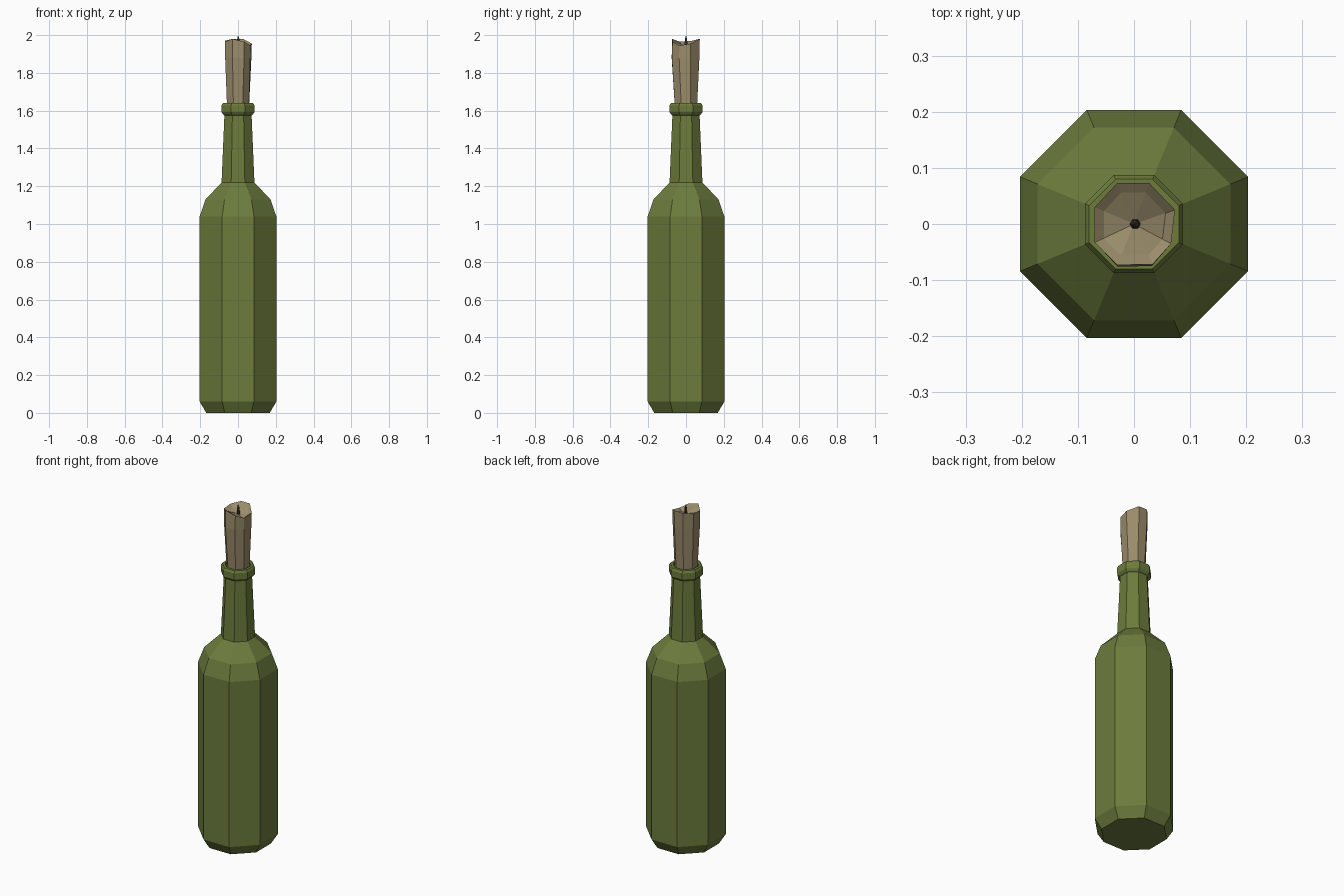
import bpy, bmesh, math

if "Cube" in bpy.data.objects:
    bpy.data.objects.remove(bpy.data.objects["Cube"])

SIDES = 8


def material(name, rgb):
    m = bpy.data.materials.new(name)
    m.diffuse_color = (*rgb, 1)
    m.use_nodes = True
    m.node_tree.nodes["Principled BSDF"].inputs["Base Color"].default_value = m.diffuse_color
    return m


def ring(apothem, z):
    """Octagon with flats facing the axes."""
    r = apothem / math.cos(math.pi / SIDES)
    angles = [(i + 0.5) * 2 * math.pi / SIDES for i in range(SIDES)]
    return [(r * math.cos(a), r * math.sin(a), z) for a in angles]


def loft(name, rings, mat, tip=None):
    """Skin a stack of rings, cap the start, close the end with a cap or a fan to tip."""
    bm = bmesh.new()
    loops = [[bm.verts.new(p) for p in r] for r in rings]
    for a, b in zip(loops, loops[1:]):
        for i in range(len(a)):
            j = (i + 1) % len(a)
            bm.faces.new((a[i], a[j], b[j], b[i]))
    bm.faces.new(loops[0][::-1])
    end = loops[-1]
    if tip:
        t = bm.verts.new(tip)
        for i in range(len(end)):
            bm.faces.new((end[i], end[(i + 1) % len(end)], t))
    else:
        bm.faces.new(end)
    bmesh.ops.recalc_face_normals(bm, faces=bm.faces)
    me = bpy.data.meshes.new(name)
    bm.to_mesh(me)
    bm.free()
    me.materials.append(mat)
    ob = bpy.data.objects.new(name, me)
    bpy.context.collection.objects.link(ob)
    return ob


green = material("bottle green", (0.150, 0.200, 0.046))
wax = material("tan wax", (0.325, 0.262, 0.147))
dark = material("dark wick", (0.055, 0.047, 0.033))

# Bottle: base chamfer, body, shoulder, neck, lip and recessed mouth
profile = [(0.168, 0), (0.203, 0.06), (0.203, 1.04), (0.172, 1.13),
           (0.087, 1.22), (0.072, 1.575), (0.079, 1.58), (0.087, 1.592),
           (0.087, 1.628), (0.080, 1.64), (0.066, 1.64), (0.062, 1.60)]
loft("bottle", [ring(a, z) for a, z in profile], green)

# Candle: flares towards an uneven, hollowed top
top = [(0.073, 0.025, 1.955), (0.027, 0.073, 1.98), (-0.03, 0.073, 1.98),
       (-0.07, 0.03, 1.97), (-0.07, -0.033, 1.965), (-0.03, -0.073, 1.98),
       (0.033, -0.072, 1.965), (0.066, -0.035, 1.945)]
bulge = [(x * 0.97, y * (1.04 if y < 0 else 0.97), 1.88) for x, y, z in top]
inner = [(x * 0.77, y * 0.77, z - 0.012) for x, y, z in top]
loft("candle", [ring(0.057, 1.59), bulge, top, inner], wax, tip=(0, 0, 1.94))

# Wick: small pointed spike
wick = [[(0.002 + r * math.cos(i * math.pi / 3), r * math.sin(i * math.pi / 3), z)
         for i in range(6)] for r, z in ((0.010, 1.935), (0.007, 1.975))]
loft("wick", wick, dark, tip=(0, 0, 2.0))
